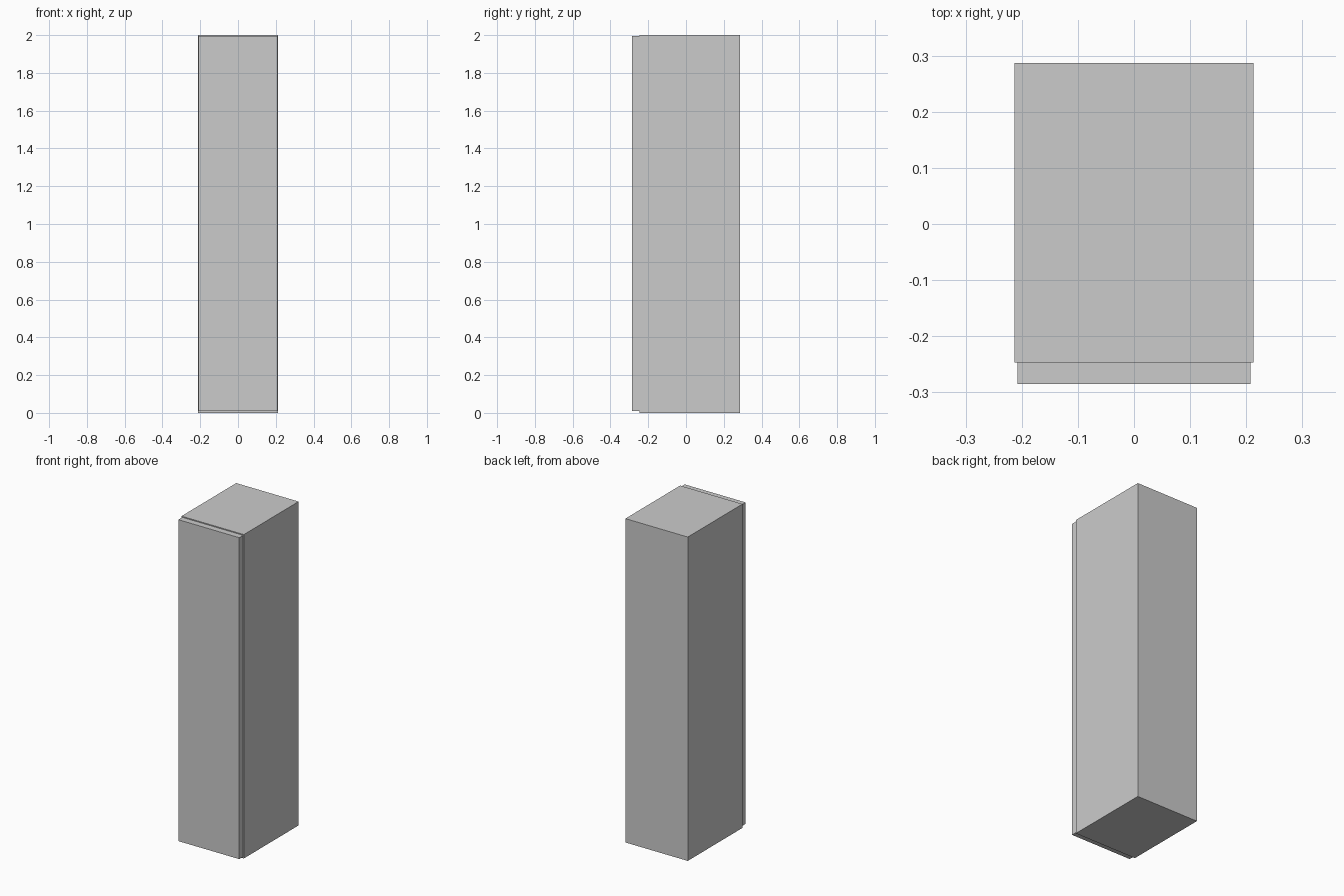
import bpy

if "Cube" in bpy.data.objects:
    bpy.data.objects.remove(bpy.data.objects["Cube"])


def box(name, x, y, z):
    """Add a box spanning the given (min, max) ranges."""
    spans = (x, y, z)
    centre = [(a + b) / 2 for a, b in spans]
    bpy.ops.mesh.primitive_cube_add(size=1, location=centre)
    obj = bpy.context.object
    obj.name = name
    obj.scale = [b - a for a, b in spans]
    bpy.ops.object.transform_apply(location=False, rotation=False, scale=True)
    return obj


HALF_W, INNER = 0.213, 0.181
FRONT, SEAM, BACK, TOP = -0.285, -0.247, 0.287, 2.0

# Cabinet body, flush between the side panels
box("cabinet_body", (-INNER, INNER), (SEAM, BACK), (0, TOP))

# Full-height side panels
for label, s in (("left", -1), ("right", 1)):
    box(label + "_side_panel", tuple(sorted((s * INNER, s * HALF_W))),
        (SEAM, BACK), (0, TOP))

# Door slab, slightly inset from the cabinet outline
box("door", (-0.208, 0.208), (FRONT, SEAM), (0.009, 1.994))
